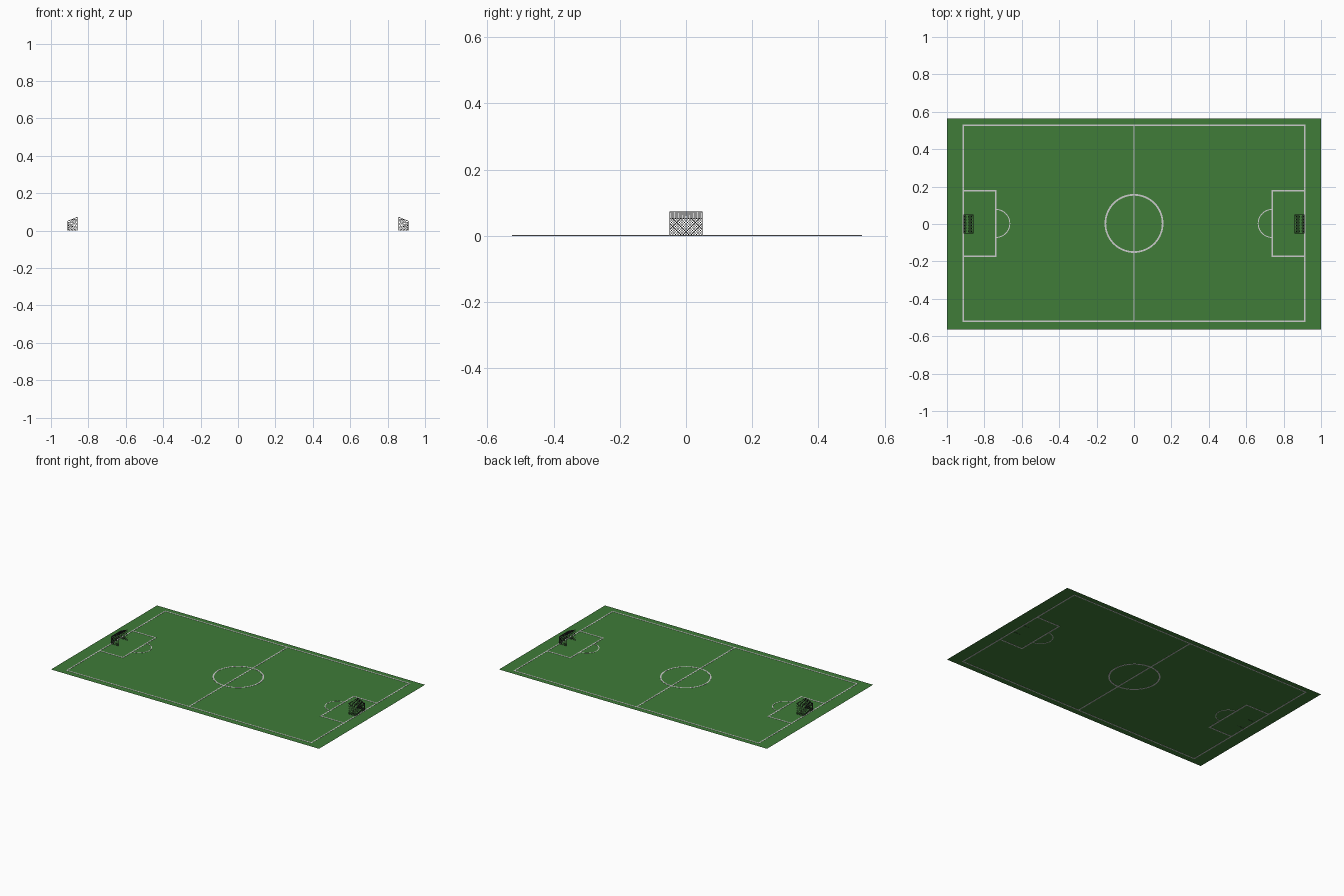
import bpy, bmesh, math
from mathutils import Vector

if "Cube" in bpy.data.objects:
    bpy.data.objects.remove(bpy.data.objects["Cube"])


def material(name, rgb):
    m = bpy.data.materials.new(name)
    m.diffuse_color = (*rgb, 1)
    m.use_nodes = True
    m.node_tree.nodes["Principled BSDF"].inputs["Base Color"].default_value = m.diffuse_color
    return m


GREEN = material("grass", (0.05, 0.2, 0.04))
WHITE = material("line_paint", (0.6, 0.6, 0.6))
DARK = material("net_dark", (0.03, 0.03, 0.03))
OFF = 0.003      # markings sit very slightly off the pitch centre
THICK = 0.002    # markings straddle the zero-thickness grass sheet


def add_mesh(name, bm, mat):
    me = bpy.data.meshes.new(name)
    bmesh.ops.recalc_face_normals(bm, faces=bm.faces)
    bm.to_mesh(me)
    bm.free()
    me.materials.append(mat)
    ob = bpy.data.objects.new(name, me)
    bpy.context.collection.objects.link(ob)
    return ob


def stripe(name, pts, width, closed=False):
    """Flat painted line following a path, mitred at the corners."""
    pts = [Vector(p) for p in pts]
    n = len(pts)
    bm = bmesh.new()
    rings = []
    for i, p in enumerate(pts):
        a = pts[i - 1] if (closed or i > 0) else None
        b = pts[(i + 1) % n] if (closed or i < n - 1) else None
        d1 = (p - a).normalized() if a is not None else (b - p).normalized()
        d2 = (b - p).normalized() if b is not None else d1
        n1, n2 = Vector((-d1.y, d1.x)), Vector((-d2.y, d2.x))
        m = (n1 + n2).normalized()
        m *= width / 2 / m.dot(n1)
        q, r = p + m, p - m
        rings.append([bm.verts.new((v.x, v.y + OFF, z)) for v, z in
                      ((q, 0), (q, THICK), (r, THICK), (r, 0))])
    for i in range(n if closed else n - 1):
        s, t = rings[i], rings[(i + 1) % n]
        for k in range(4):
            bm.faces.new((s[k], s[(k + 1) % 4], t[(k + 1) % 4], t[k]))
    if not closed:
        bm.faces.new(rings[0])
        bm.faces.new(rings[-1])
    return add_mesh(name, bm, WHITE)


def arc(cx, r, a0, a1, n):
    return [(cx + r * math.cos(a0 + (a1 - a0) * i / n),
             r * math.sin(a0 + (a1 - a0) * i / n)) for i in range(n + 1)]


def wires(name, paths, radius):
    """Thin straight wires as one bevelled curve object."""
    cu = bpy.data.curves.new(name, 'CURVE')
    cu.dimensions = '3D'
    cu.bevel_depth = radius
    cu.bevel_resolution = 0
    cu.use_fill_caps = True
    cu.materials.append(DARK)
    for path in paths:
        sp = cu.splines.new('POLY')
        sp.points.add(len(path) - 1)
        for pt, co in zip(sp.points, path):
            pt.co = (*co, 1)
    ob = bpy.data.objects.new(name, cu)
    bpy.context.collection.objects.link(ob)


def net_panel(corners, w, h, step):
    """Diagonal lattice clipped to a four-cornered panel."""
    a, b, c, d = [Vector(p) for p in corners]

    def at(u, v):
        u, v = u / w, v / h
        return (a * (1 - u) + b * u) * (1 - v) + (d * (1 - u) + c * u) * v

    out = []
    k = step / 2
    while k < w + h:
        u0, u1 = max(0, k - h), min(w, k)
        if u1 - u0 > 1e-4:
            out.append([at(u0, k - u0), at(u1, k - u1)])
            out.append([at(w - u0, k - u0), at(w - u1, k - u1)])
        k += step
    return out


# Grass sheet
bm = bmesh.new()
bm.faces.new([bm.verts.new((x, y, THICK / 2)) for x, y in
              ((-1, -0.565), (1, -0.565), (1, 0.565), (-1, 0.565))])
add_mesh("grass", bm, GREEN)

# Pitch markings
stripe("boundary_line", [(-0.912, -0.524), (0.912, -0.524), (0.912, 0.524), (-0.912, 0.524)], 0.008, True)
stripe("halfway_line", [(0, -0.522), (0, 0.522)], 0.008)
stripe("centre_circle", arc(0, 0.153, 0, 2 * math.pi, 64)[:-1], 0.009, True)

for side, s in (("left", -1), ("right", 1)):
    stripe(side + "_penalty_box", [(s * 0.912, -0.175), (s * 0.739, -0.175),
                                   (s * 0.739, 0.175), (s * 0.912, 0.175)], 0.008)
    stripe(side + "_penalty_arc", arc(s * 0.739, s * 0.075, math.pi / 2, 1.5 * math.pi, 32), 0.005)

    # Goal: open toward the pitch centre, lower at the back
    xf, xb, hw, zf, zb = s * 0.859, s * 0.911, 0.049, 0.072, 0.051
    f = [(xf, y, z) for y, z in ((-hw, 0.001), (-hw, zf), (hw, zf), (hw, 0.001))]
    b = [(xb, y, z) for y, z in ((-hw, 0.001), (-hw, zb), (hw, zb), (hw, 0.001))]
    wires(side + "_goal_frame", [f, b, [b[0], b[3]]] + [[f[i], b[i]] for i in range(4)], 0.001)

    # Goal net: back, roof and both sides
    net = net_panel((b[0], b[3], b[2], b[1]), 0.098, 0.05, 0.008)
    net += net_panel((f[1], f[2], b[2], b[1]), 0.098, 0.056, 0.008)
    net += net_panel((f[0], b[0], b[1], f[1]), 0.052, 0.06, 0.008)
    net += net_panel((f[3], b[3], b[2], f[2]), 0.052, 0.06, 0.008)
    wires(side + "_goal_net", net, 0.0006)
